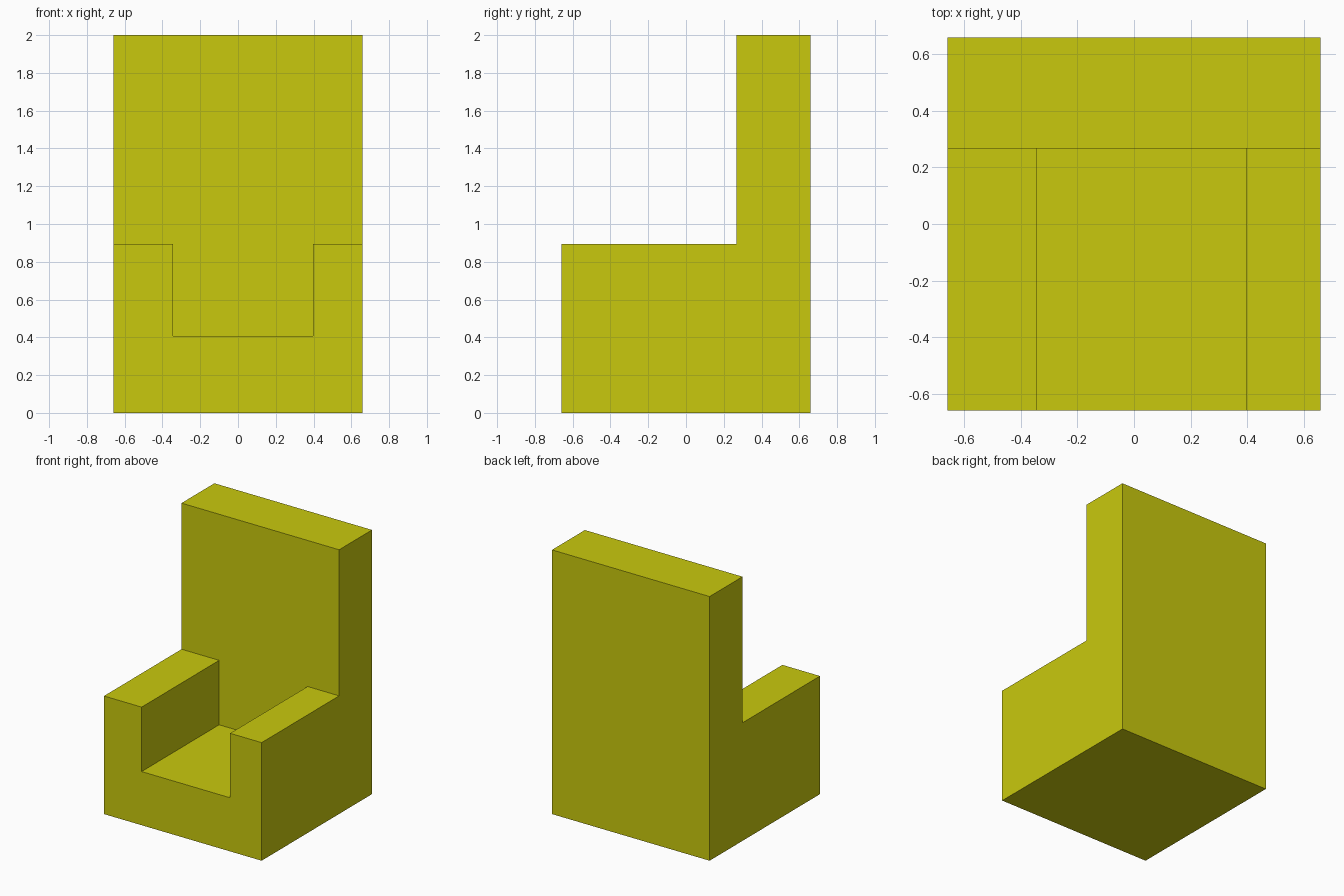
import bpy, bmesh

if "Cube" in bpy.data.objects:
    bpy.data.objects.remove(bpy.data.objects["Cube"])

HALF = 0.66                       # half width and half depth
ARM_Z, SEAT_Z, TOP_Z = 0.894, 0.406, 2.0
BACK_Y = 0.267                    # front of the backrest
SLOT = (-0.345, 0.396)            # seat opening between the arms

yellow = bpy.data.materials.new("yellow")
yellow.diffuse_color = (0.584, 0.584, 0.004, 1)
yellow.use_nodes = True
yellow.node_tree.nodes["Principled BSDF"].inputs["Base Color"].default_value = yellow.diffuse_color


def extrude_profile(name, profile, x0, x1):
    """Extrude a (y, z) outline from x0 to x1."""
    bm = bmesh.new()
    face = bm.faces.new([bm.verts.new((x0, y, z)) for y, z in profile])
    geom = bmesh.ops.extrude_face_region(bm, geom=[face])["geom"]
    verts = [g for g in geom if isinstance(g, bmesh.types.BMVert)]
    bmesh.ops.translate(bm, verts=verts, vec=(x1 - x0, 0, 0))
    bmesh.ops.recalc_face_normals(bm, faces=bm.faces)
    mesh = bpy.data.meshes.new(name)
    bm.to_mesh(mesh)
    bm.free()
    mesh.materials.append(yellow)
    obj = bpy.data.objects.new(name, mesh)
    bpy.context.collection.objects.link(obj)
    return obj


# Chair body: L-shaped side outline
chair = extrude_profile("armchair", [
    (-HALF, 0), (HALF, 0), (HALF, TOP_Z),
    (BACK_Y, TOP_Z), (BACK_Y, ARM_Z), (-HALF, ARM_Z)], -HALF, HALF)

# Seat opening, cut between the arms up to the backrest
cutter = extrude_profile("seat_cutter", [
    (-1, SEAT_Z), (BACK_Y, SEAT_Z), (BACK_Y, 1.2), (-1, 1.2)], *SLOT)
cutter.hide_render = True

cut = chair.modifiers.new("seat_opening", "BOOLEAN")
cut.operation = "DIFFERENCE"
cut.solver = "EXACT"
cut.object = cutter
bpy.context.view_layer.objects.active = chair
bpy.ops.object.modifier_apply(modifier=cut.name)
bpy.data.objects.remove(cutter)
